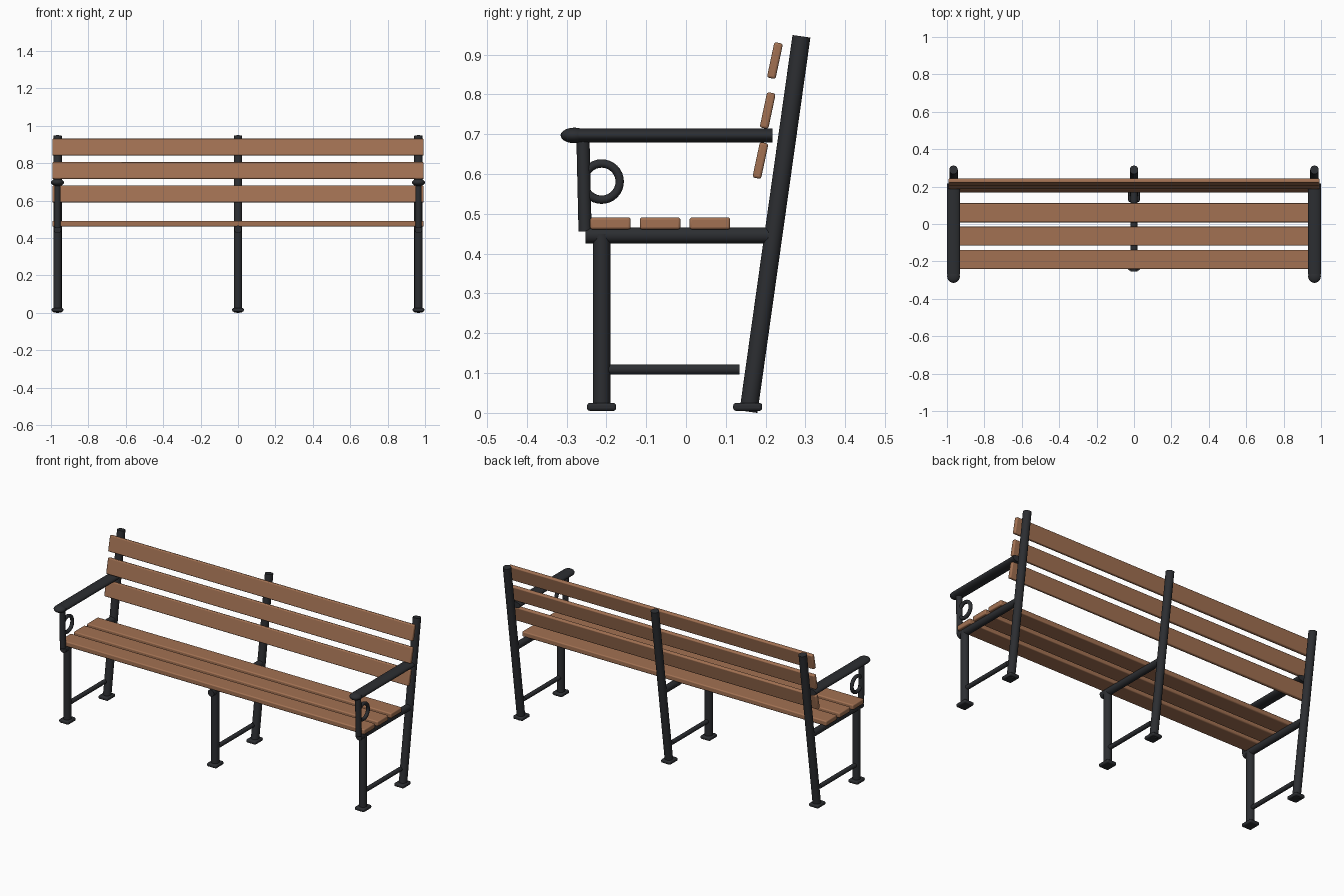
import bpy, math
from mathutils import Vector

if "Cube" in bpy.data.objects:
    bpy.data.objects.remove(bpy.data.objects["Cube"])


def material(name, rgb):
    m = bpy.data.materials.new(name)
    m.diffuse_color = (*rgb, 1)
    m.use_nodes = True
    m.node_tree.nodes["Principled BSDF"].inputs["Base Color"].default_value = m.diffuse_color
    return m


METAL = material("dark_metal", (0.025, 0.027, 0.031))
WOOD = material("wood", (0.36, 0.165, 0.085))


def finish(name, mat):
    ob = bpy.context.object
    ob.name = name
    ob.data.materials.append(mat)
    bpy.ops.object.shade_smooth_by_angle(angle=math.radians(40))
    return ob


def tube(name, x, a, b, r, wide=1.0):
    # round bar between two (y, z) points, optionally widened along x
    a, b = Vector((x, *a)), Vector((x, *b))
    d = b - a
    bpy.ops.mesh.primitive_cylinder_add(vertices=24, radius=r, depth=d.length, location=(a + b) / 2,
                                        rotation=(math.atan2(-d.y, d.z), 0, 0))
    bpy.context.object.scale.x = wide
    return finish(name, METAL)


def block(name, loc, size, bevel, mat, tilt=0.0):
    # rounded box
    bpy.ops.mesh.primitive_cube_add(size=1, location=loc, rotation=(tilt, 0, 0))
    ob = bpy.context.object
    ob.scale = size
    bpy.ops.object.transform_apply(location=False, rotation=False, scale=True)
    mod = ob.modifiers.new("bevel", "BEVEL")
    mod.width, mod.segments = bevel, 3
    return finish(name, mat)


# three supporting frames
for side, x in (("left", -0.965), ("middle", 0), ("right", 0.965)):
    tube(f"front_leg_{side}", x, (-0.212, 0.01), (-0.212, 0.45), 0.022)
    tube(f"back_leg_{side}", x, (0.157, 0.003), (0.29, 0.946), 0.0227)
    tube(f"seat_rail_{side}", x, (-0.253, 0.446), (0.21, 0.446), 0.02)
    tube(f"leg_brace_{side}", x, (-0.212, 0.109), (0.135, 0.109), 0.0127)
    for part, y in (("front", -0.212), ("back", 0.155)):
        block(f"{part}_foot_{side}", (x, y, 0.015), (0.062, 0.073, 0.02), 0.007, METAL)

# armrests with a rounded nose, a post and a decorative ring
for side, x in (("left", -0.965), ("right", 0.965)):
    tube(f"armrest_{side}", x, (-0.27, 0.697), (0.217, 0.697), 0.018, 0.035 / 0.018)
    bpy.ops.mesh.primitive_uv_sphere_add(segments=24, ring_count=14, radius=1, location=(x, -0.28, 0.697))
    bpy.context.object.scale = (0.034, 0.035, 0.0195)
    finish(f"armrest_nose_{side}", METAL)
    tube(f"armrest_post_{side}", x, (-0.259, 0.695), (-0.2535, 0.456), 0.0165)
    bpy.ops.mesh.primitive_torus_add(major_radius=0.0455, minor_radius=0.0105, major_segments=32,
                                     minor_segments=12, location=(x, -0.212, 0.581),
                                     rotation=(0, math.pi / 2, 0))
    finish(f"armrest_ring_{side}", METAL)

# wooden slats
for i in range(3):
    block(f"seat_slat_{i + 1}", (0, -0.19 + 0.125 * i, 0.476), (1.986, 0.102, 0.03), 0.006, WOOD)
    block(f"back_slat_{i + 1}", (0, 0.187 + 0.0182 * i, 0.634 + 0.1255 * i), (1.986, 0.022, 0.091),
          0.006, WOOD, math.radians(-12))
